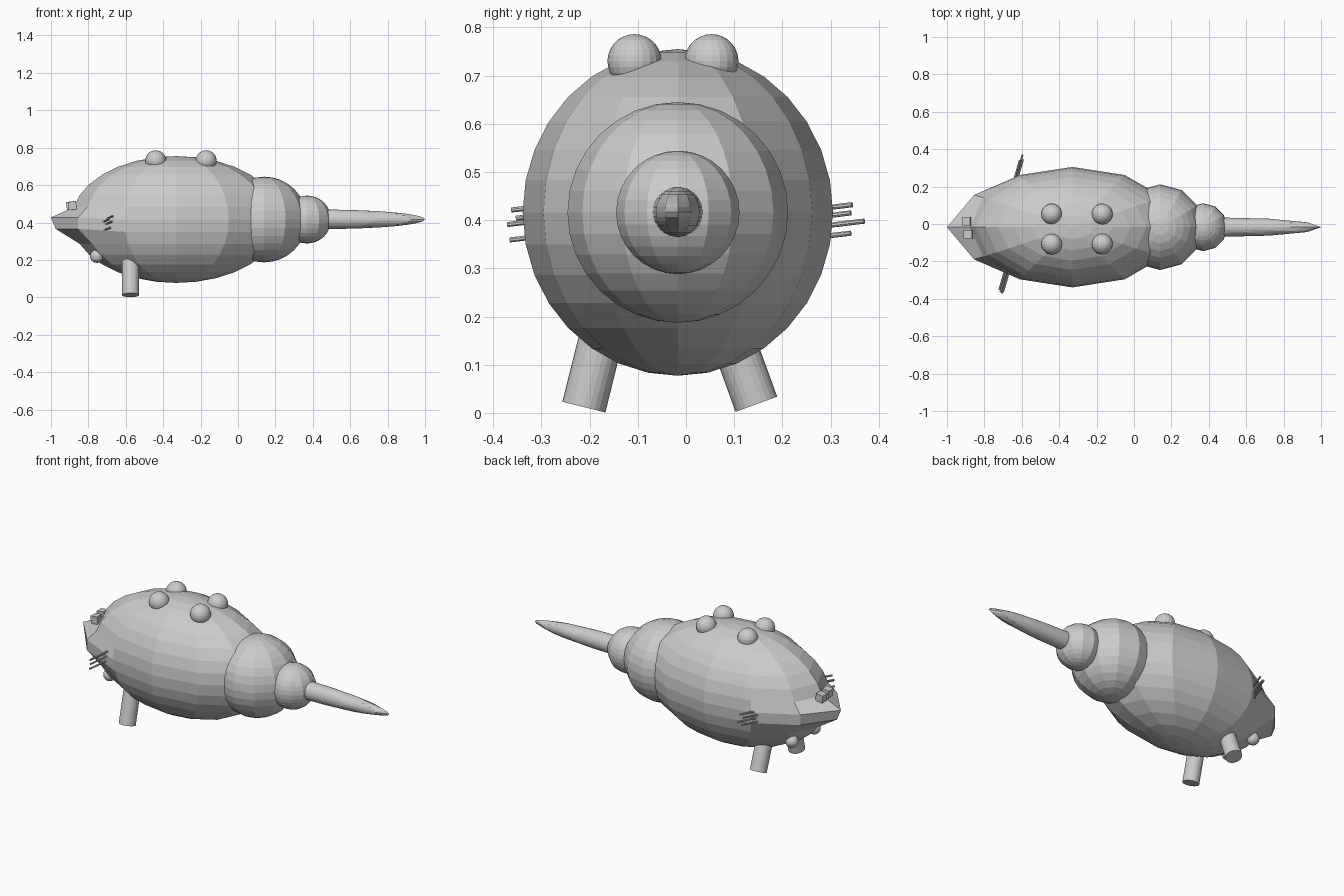
import bpy, bmesh
from mathutils import Vector, Matrix

if "Cube" in bpy.data.objects:
    bpy.data.objects.remove(bpy.data.objects["Cube"])

MID_Y, MID_Z = -0.017, 0.416


def finish(name, bm):
    mesh = bpy.data.meshes.new(name)
    bm.to_mesh(mesh)
    bm.free()
    ob = bpy.data.objects.new(name, mesh)
    bpy.context.collection.objects.link(ob)
    return ob


def ellipsoid(name, centre, radii, segs=12, rings=16):
    bm = bmesh.new()
    bmesh.ops.create_uvsphere(bm, u_segments=segs, v_segments=rings, radius=1)
    bmesh.ops.transform(bm, matrix=Matrix.LocRotScale(Vector(centre), None, Vector(radii)), verts=bm.verts)
    return finish(name, bm)


def rod(name, a, b, radius, segs):
    a, b = Vector(a), Vector(b)
    d = b - a
    bm = bmesh.new()
    bmesh.ops.create_cone(bm, cap_ends=True, segments=segs, radius1=radius, radius2=radius, depth=d.length)
    rot = Vector((0, 0, 1)).rotation_difference(d)
    bmesh.ops.transform(bm, matrix=Matrix.LocRotScale((a + b) / 2, rot, None), verts=bm.verts)
    return finish(name, bm)


# Body, with the front two rings pulled out into a pointed snout
body = ellipsoid("body", (-0.33, MID_Y, MID_Z), (0.56, 0.322, 0.339))
for v in body.data.vertices:
    ring = round((v.co.z - MID_Z) / 0.066)
    side = v.co.y - MID_Y
    if ring in (0, -1) and v.co.x < -0.75:
        if abs(side) < 0.02:
            v.co.x = -1.0 if ring == 0 else -0.975
        else:
            v.co.x = -0.855
            v.co.y = MID_Y + (0.172 if side > 0 else -0.172)
        v.co.z = 0.427 if ring == 0 else 0.366

# Rear segments and tail spike
ellipsoid("rear_segment", (0.14, MID_Y, MID_Z), (0.229, 0.229, 0.229))
ellipsoid("tail_joint", (0.37, MID_Y, MID_Z), (0.128, 0.128, 0.128))
ellipsoid("tail_spike", (0.45, MID_Y, MID_Z + 0.001), (0.55, 0.052, 0.052))

# Back bumps
for x in (-0.44, -0.17):
    for y in (-0.107, 0.053):
        ellipsoid("back_bump", (x, y, 0.73), (0.056,) * 3, 20, 14)

# Cheek bumps under the snout
for y in (-0.117, 0.09):
    ellipsoid("cheek_bump", (-0.755, y, 0.22), (0.036,) * 3, 16, 10)

# Eyes
for x, y in ((-0.895, 0.015), (-0.886, -0.055)):
    bm = bmesh.new()
    bmesh.ops.create_cube(bm, size=0.044)
    bmesh.ops.transform(bm, matrix=Matrix.LocRotScale(
        Vector((x, y, 0.49)), Matrix.Rotation(-0.12, 3, 'Y').to_quaternion(), None), verts=bm.verts)
    finish("eye", bm)

# Splayed legs
rod("left_leg", (-0.575, -0.212, 0.012), (-0.575, -0.164, 0.205), 0.046, 24)
rod("right_leg", (-0.575, 0.146, 0.018), (-0.575, 0.078, 0.205), 0.046, 24)

# Whiskers: four thin rods on each cheek
whiskers = {
    -1: ((-0.362, 0.421, 0.01), (-0.352, 0.404, -0.01), (-0.37, 0.391, 0.004), (-0.365, 0.359, -0.004)),
    1: ((0.345, 0.432, 0.008), (0.342, 0.415, -0.008), (0.37, 0.398, 0.006), (0.342, 0.373, -0.004)),
}
for side, tips in whiskers.items():
    base_x = -0.71 if side < 0 else -0.602
    for y, z, dx in tips:
        tip = Vector((base_x + dx, y, z))
        rod("whisker", tip - Vector((0.29, 1, 0.12)) * side * 0.12, tip, 0.0055, 8)
